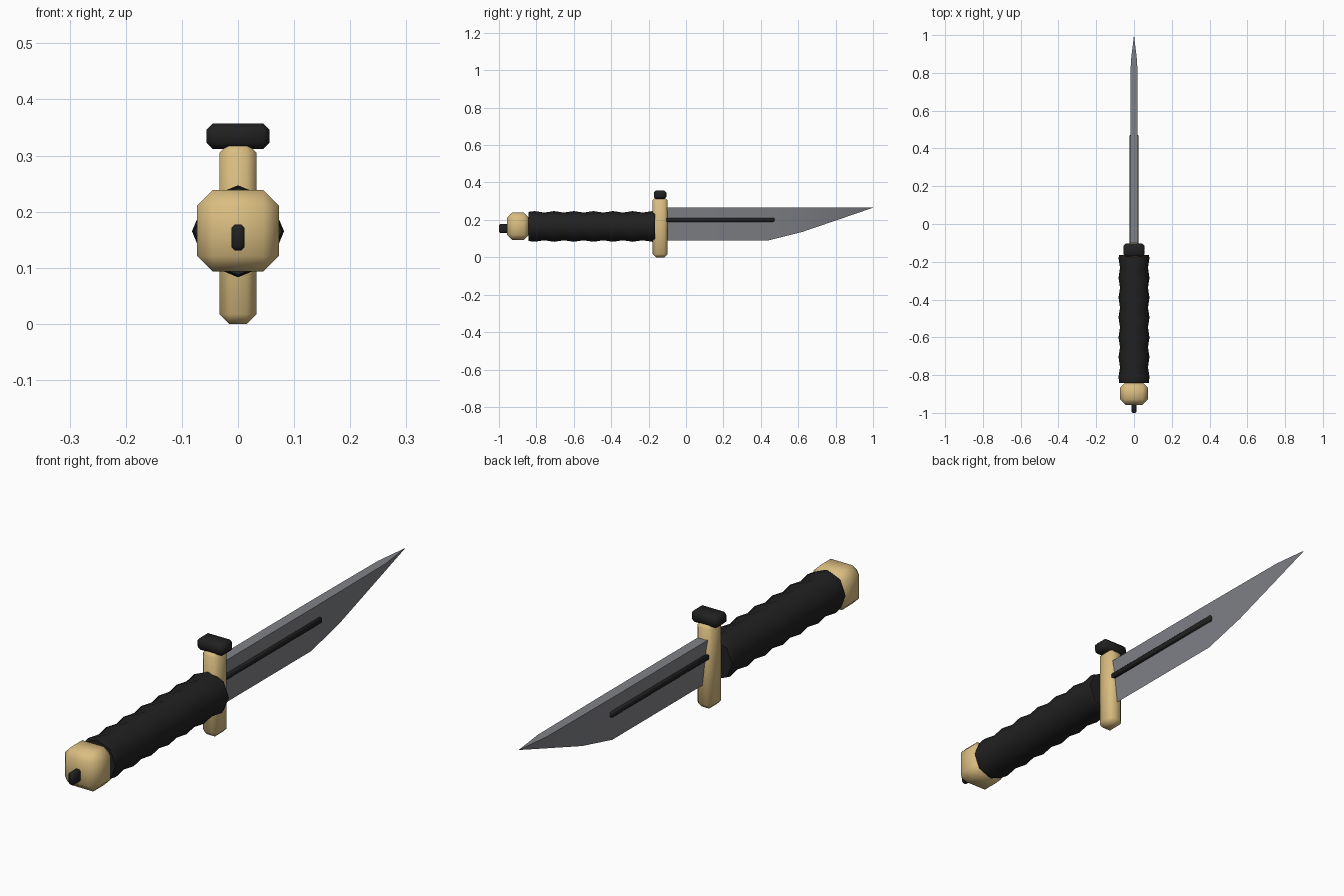
import bpy, bmesh, math

if "Cube" in bpy.data.objects:
    bpy.data.objects.remove(bpy.data.objects["Cube"])


def material(name, rgb):
    m = bpy.data.materials.new(name)
    m.diffuse_color = (*rgb, 1)
    m.use_nodes = True
    m.node_tree.nodes["Principled BSDF"].inputs["Base Color"].default_value = m.diffuse_color
    return m


brass = material("brass", (0.70, 0.51, 0.22))
black = material("black", (0.015, 0.015, 0.015))
steel = material("steel", (0.22, 0.225, 0.245))


def finish(name, bm, mat, angle):
    bmesh.ops.recalc_face_normals(bm, faces=bm.faces)
    me = bpy.data.meshes.new(name)
    bm.to_mesh(me)
    bm.free()
    me.materials.append(mat)
    ob = bpy.data.objects.new(name, me)
    bpy.context.collection.objects.link(ob)
    bpy.ops.object.select_all(action='DESELECT')
    ob.select_set(True)
    bpy.context.view_layer.objects.active = ob
    bpy.ops.object.shade_smooth_by_angle(angle=math.radians(angle))
    return ob


def chamfered_box(name, lo, hi, chamfer, mat):
    bm = bmesh.new()
    bmesh.ops.create_cube(bm, size=1)
    for v in bm.verts:
        v.co = [(a + b) / 2 + c * (b - a) for a, b, c in zip(lo, hi, v.co)]
    bmesh.ops.bevel(bm, geom=bm.edges[:], offset=chamfer, segments=1,
                    affect='EDGES', profile=0.5)
    return finish(name, bm, mat, 60)


# Blade: wedge sections (y, edge z, half spine width) closing to a point
bm = bmesh.new()
SPINE = 0.265
rows = []
for y, z, w in [(-0.12, 0.09, 0.02), (0.44, 0.09, 0.02),
                (0.62, 0.135, 0.019), (0.86, 0.217, 0.017)]:
    rows.append([bm.verts.new(p) for p in ((-w, y, SPINE), (w, y, SPINE), (0, y, z))])
tip = bm.verts.new((0, 1.0, SPINE))
bm.faces.new(rows[0])
for a, b in zip(rows, rows[1:]):
    for i in range(3):
        j = (i + 1) % 3
        bm.faces.new((a[i], a[j], b[j], b[i]))
for i in range(3):
    bm.faces.new((rows[-1][i], rows[-1][(i + 1) % 3], tip))
finish("blade", bm, steel, 30)

# Dark groove strip showing on both sides of the blade
chamfered_box("blade_groove", (-0.023, -0.12, 0.189), (0.023, 0.472, 0.211), 0.004, black)

# Grip: eight-sided with rippled rings
bm = bmesh.new()
CZ, STEP = 0.165, 0.0525
ys = [-0.165] + [-0.18 - STEP * i for i in range(13)] + [-0.842]
rings = []
for k, y in enumerate(ys):
    r = 0.082 if k % 2 else 0.074
    if k in (0, len(ys) - 1):
        r = 0.078
    rings.append([bm.verts.new((r * math.cos(i * math.pi / 4), y,
                                CZ + r * math.sin(i * math.pi / 4))) for i in range(8)])
for a, b in zip(rings, rings[1:]):
    for i in range(8):
        j = (i + 1) % 8
        bm.faces.new((a[i], a[j], b[j], b[i]))
bm.faces.new(rings[0])
bm.faces.new(rings[-1])
finish("grip", bm, black, 60)

# Cross guard with its dark cap, pommel and end pin
chamfered_box("guard", (-0.033, -0.178, 0.0), (0.033, -0.098, 0.322), 0.017, brass)
chamfered_box("guard_cap", (-0.056, -0.172, 0.312), (0.056, -0.104, 0.357), 0.011, black)
chamfered_box("pommel", (-0.073, -0.957, 0.093), (0.073, -0.838, 0.239), 0.028, brass)
chamfered_box("pommel_pin", (-0.012, -1.0, 0.131), (0.012, -0.94, 0.177), 0.006, black)
